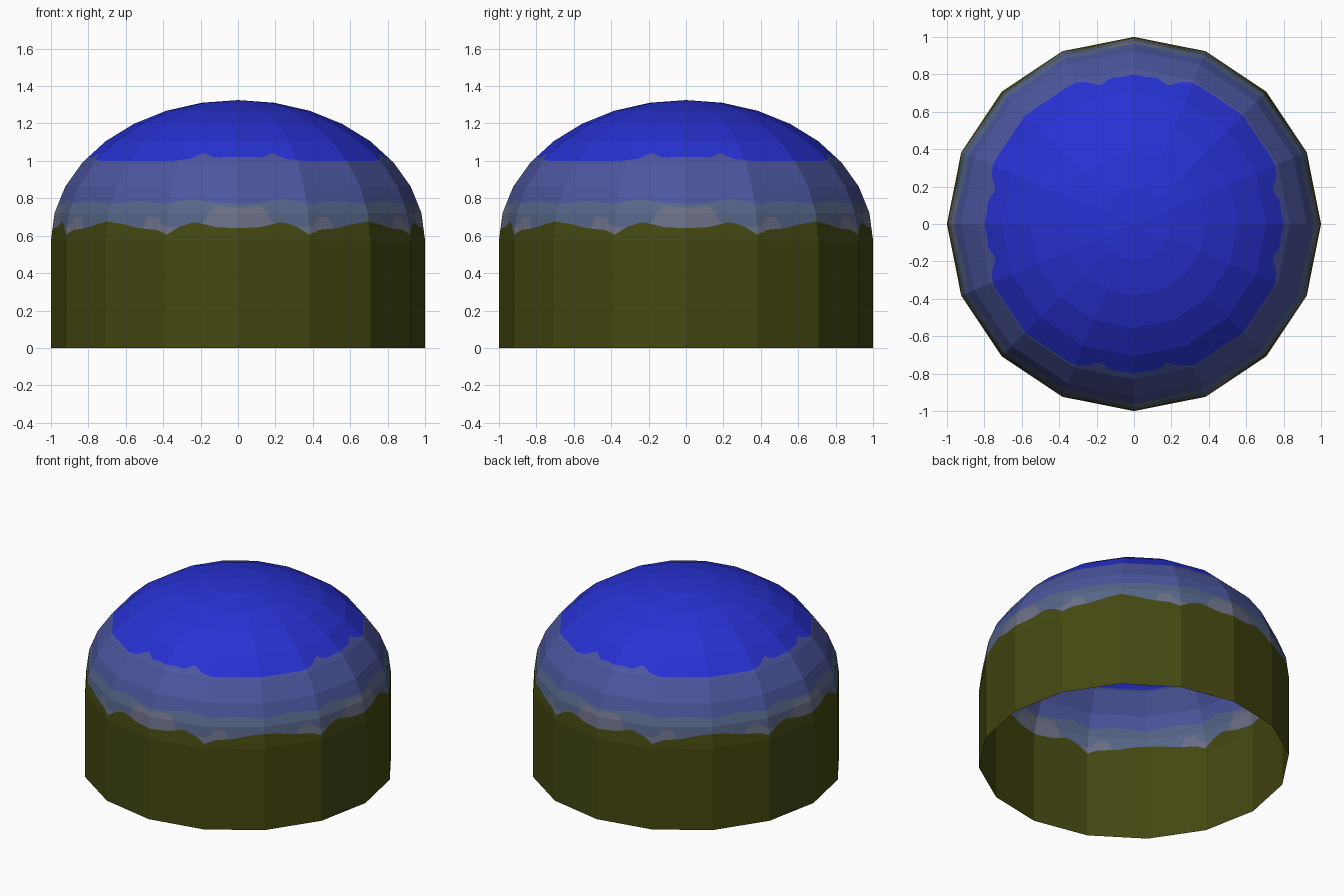
import bpy, bmesh
from math import cos, sin, pi, degrees, floor

if "Cube" in bpy.data.objects:
    bpy.data.objects.remove(bpy.data.objects["Cube"], do_unlink=True)

SIDES, STEPS = 16, 12          # wall facets, and strips cut across each facet
BASE_Z, CAP_H = 0.575, 0.75    # straight wall height, dome height


def material(name, rgb):
    lin = [(c / 255 / 12.92) if c <= 10 else ((c / 255 + 0.055) / 1.055) ** 2.4 for c in rgb]
    mat = bpy.data.materials.new(name)
    mat.use_nodes = True
    mat.diffuse_color = (*lin, 1)
    bsdf = mat.node_tree.nodes["Principled BSDF"]
    bsdf.inputs["Base Color"].default_value = (*lin, 1)
    bsdf.inputs["Roughness"].default_value = 0.9
    return mat


OLIVE, GREY, HAZE, SLATE, BLUE = range(5)
materials = [
    material("olive", (68, 72, 17)),
    material("pale grey", (107, 111, 134)),
    material("haze blue", (86, 102, 136)),
    material("slate blue", (76, 86, 158)),
    material("deep blue", (39, 49, 210)),
]


def lerp_table(table, t):
    for (t0, v0), (t1, v1) in zip(table, table[1:]):
        if t <= t1:
            return v0 + (v1 - v0) * (t - t0) / (t1 - t0)
    return table[-1][1]


# Wavy colour borders: (degrees from the nearest axis, height), repeated and mirrored
GROUND = [(0, .64), (7, .645), (14, .675), (19, .645), (22.5, .605), (26, .63),
          (33, .64), (40, .665), (45, .675)]
PATCH = [(0, .75), (8, .76), (9.5, .72), (11, .62), (19, .62), (21, .65), (24, .65),
         (26, .7), (30, .7), (31.5, .6), (45, .6)]
MIST = [(0, .77), (7, .775), (15, .795), (24, .77), (33, .785), (45, .77)]
SKY = [(0, 1.02), (5, 1.022), (9, 1.015), (14, 1.045), (18, 1.012), (25, 1.0), (45, 1.0)]

# Dome profile rings, from the wall top to the apex
rings = [(cos(k * pi / 16), BASE_Z + CAP_H * sin(k * pi / 16)) for k in range(9)]
profile = [(1.0, 0.0)] + rings
radius_at = [(z, r) for r, z in profile]


def column_rows(angle):
    """Heights of one column, with the colour of the strip above each."""
    t = abs((degrees(angle) + 45) % 90 - 45)
    ring = rings[1][1]
    ground = lerp_table(GROUND, t)
    patch = max(lerp_table(PATCH, t), ground)
    rows = [(0, OLIVE), (BASE_Z, OLIVE), (ground, GREY), (min(patch, ring), HAZE),
            (ring, GREY), (max(patch, ring), HAZE), (lerp_table(MIST, t), SLATE),
            (rings[2][1], SLATE), (rings[3][1], SLATE), (lerp_table(SKY, t), BLUE)]
    return rows + [(z, BLUE) for _, z in rings[4:]]


# Open-bottomed faceted dome, cut along the colour borders
bm = bmesh.new()
columns = []
for i in range(SIDES * STEPS):
    side, f = floor(i / STEPS), (i % STEPS) / STEPS
    a0, a1 = (2 * pi * s / SIDES for s in (side, side + 1))
    x, y = cos(a0) * (1 - f) + cos(a1) * f, sin(a0) * (1 - f) + sin(a1) * f
    column = []
    for z, colour in column_rows(2 * pi * i / (SIDES * STEPS)):
        r = lerp_table(radius_at, z)
        column.append((bm.verts.new((x * r, y * r, z)), colour))
    columns.append(column)

for i, left in enumerate(columns):
    right = columns[(i + 1) % len(columns)]
    for j in range(len(left) - 1):
        face = bm.faces.new((left[j][0], right[j][0], right[j + 1][0], left[j + 1][0]))
        face.material_index = left[j][1]
        face.smooth = False

bmesh.ops.remove_doubles(bm, verts=bm.verts, dist=0.0001)

mesh = bpy.data.meshes.new("sky_dome")
bm.to_mesh(mesh)
bm.free()
for mat in materials:
    mesh.materials.append(mat)
dome = bpy.data.objects.new("sky_dome", mesh)
bpy.context.collection.objects.link(dome)
